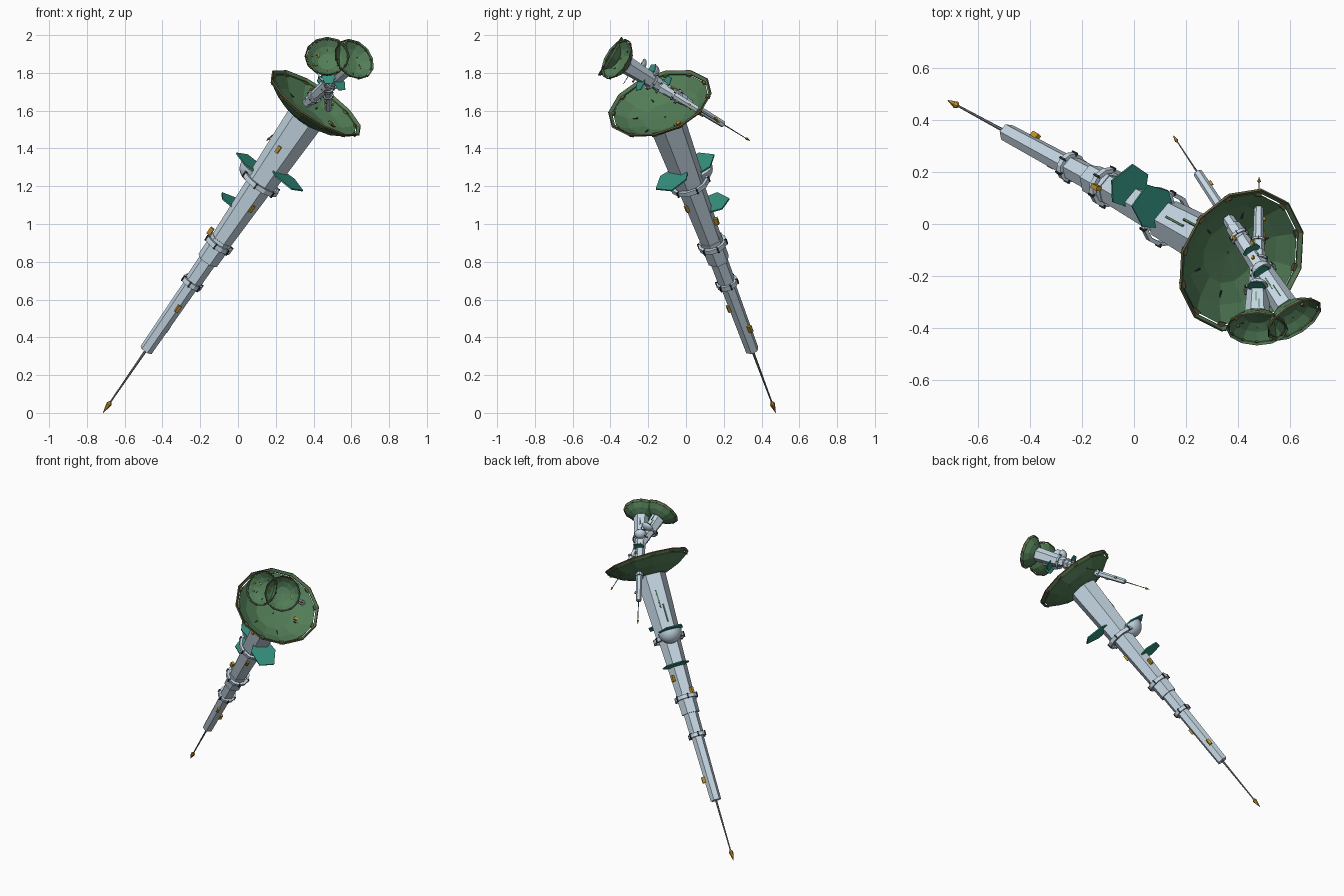
import bpy, bmesh, math
from mathutils import Matrix, Vector

cube = bpy.data.objects.get("Cube")
if cube:
    bpy.data.objects.remove(cube)


def material(name, rgb):
    m = bpy.data.materials.new(name)
    m.use_nodes = True
    m.diffuse_color = (*rgb, 1)
    m.node_tree.nodes["Principled BSDF"].inputs["Base Color"].default_value = (*rgb, 1)
    return m


STEEL = material("pale steel", (.56, .68, .77))
GREEN = material("dish green", (.085, .205, .095))
TEAL = material("fin teal", (.035, .28, .21))
GOLD = material("gold", (.52, .29, .02))
BROWN = material("rim brown", (.14, .12, .05))
DARK = material("dark metal", (.03, .035, .04))
GREY = material("rod grey", (.2, .21, .22))


def polar(r, degrees, z):
    a = math.radians(degrees)
    return Vector((r * math.cos(a), r * math.sin(a), z))


def finish(bm, name, mat, frame):
    bmesh.ops.recalc_face_normals(bm, faces=bm.faces)
    mesh = bpy.data.meshes.new(name)
    bm.to_mesh(mesh)
    bm.free()
    mesh.materials.append(mat)
    ob = bpy.data.objects.new(name, mesh)
    ob.matrix_world = frame
    bpy.context.collection.objects.link(ob)
    return ob


def lathe(name, profile, sides, mat, frame, phase=30, closed=False):
    """Turn (radius, height) pairs around the local axis."""
    bm = bmesh.new()
    rings = [[bm.verts.new(polar(r, phase + 360 * i / sides, z)) for i in range(sides)]
             for r, z in profile]
    pairs = list(zip(rings, rings[1:]))
    if closed:
        pairs.append((rings[-1], rings[0]))
    else:
        bm.faces.new(rings[0][::-1])
        bm.faces.new(rings[-1])
    for a, b in pairs:
        for i in range(sides):
            j = (i + 1) % sides
            bm.faces.new((a[i], a[j], b[j], b[i]))
    return finish(bm, name, mat, frame)


def boxes(name, places, size, mat, frame):
    """Small boxes at (radius, angle, height), turned to face outward."""
    bm = bmesh.new()
    for r, angle, z in places:
        m = (Matrix.Translation(polar(r, angle, z))
             @ Matrix.Rotation(math.radians(angle), 4, "Z") @ Matrix.Diagonal((*size, 1)))
        bmesh.ops.create_cube(bm, size=1, matrix=m)
    return finish(bm, name, mat, frame)


def fin(name, angle, z, reach, width, frame):
    """Six-sided plate standing out across the axis."""
    half = [(.12, .25), (.5, .5), (1, .3)]
    outline = half + [(x, -y) for x, y in reversed(half)]
    bm = bmesh.new()
    turn = Matrix.Rotation(math.radians(angle), 4, "Z")
    base = bm.faces.new([bm.verts.new(turn @ Vector((x * reach, y * width, z)))
                         for x, y in outline])
    top = bmesh.ops.extrude_face_region(bm, geom=[base])
    bmesh.ops.translate(bm, vec=(0, 0, .008),
                        verts=[v for v in top["geom"] if isinstance(v, bmesh.types.BMVert)])
    return finish(bm, name, TEAL, frame)


def dish(prefix, depth, top, sensors, frame):
    sides, t = 12, depth * .05
    base = top - depth
    inner = [(.004, base + .17 * depth), (.12, base + .22 * depth),
             (.2, base + .48 * depth), (.265, base + .85 * depth)]
    outer = [(r, z - t * 1.5) for r, z in reversed(inner)]
    lathe(prefix + "_dish", inner + outer, sides, GREEN, frame, 0, closed=True)
    # Rim: green band and brown lip, held off the bowl by posts so that slits remain
    lathe(prefix + "_dish_band", [(.27, top - .12 * depth), (.28, top - .03 * depth),
                                  (.282, top - 2 * t), (.272, top - .2 * depth)],
          sides, GREEN, frame, 0, closed=True)
    lathe(prefix + "_dish_lip", [(.28, top - .03 * depth), (.283, top),
                                 (.289, top - t), (.281, top - 2.4 * t)],
          sides, BROWN, frame, 0, closed=True)
    boxes(prefix + "_rim_posts", [(.265, 30 * i, top - .16 * depth) for i in range(sides)],
          (.02, .03, t * 2), BROWN, frame)
    # Raised seams on the bowl and gold sensors
    boxes(prefix + "_dish_seams", [(.165, 30 * i, base + .37 * depth) for i in range(0, 12, 2)],
          (.04, .005, .05 * depth), DARK, frame)
    boxes(prefix + "_dish_sensors", [(r, a, base + h * depth) for r, a, h in sensors],
          (.022, .022, .08 * depth), GOLD, frame)


def mast(prefix, tip, top, hint, girth, plate_girth, depth, sensors):
    """A stepped telescoping mast carrying fins and a dish."""
    tip, top, hint = Vector(tip), Vector(top), Vector(hint)
    length = 2.08
    d = (top - tip).normalized()
    e1 = (hint - d * hint.dot(d)).normalized()
    e2 = d.cross(e1)
    k = (top - tip).length / length
    depth /= k

    def scaled(width):
        m = Matrix((e1 * width, e2 * width, d * k)).transposed().to_4x4()
        m.translation = tip
        return m

    frame, plates = scaled(girth), scaled(plate_girth)

    # Needle and point
    lathe(prefix + "_needle", [(.004, .05), (.007, .43)], 6, GREY, frame)
    lathe(prefix + "_needle_tip", [(.001, 0), (.015, .06), (.006, .075)], 6, GOLD, frame)

    # Stepped six-sided tubes
    tubes = [(.42, .88, .036, .041), (.86, 1.06, .047, .049), (1.02, 1.16, .06, .063),
             (1.13, 1.56, .058, .074), (1.53, length - .9 * depth, .082, .1)]
    for i, (z0, z1, r0, r1) in enumerate(tubes):
        lathe(f"{prefix}_tube_{i + 1}", [(r0, z0), (r1, z1)], 6, STEEL, frame)

    # Collars with dark clamps
    for i, (z, r) in enumerate([(.87, .058), (1.13, .078), (1.54, .108)]):
        lathe(f"{prefix}_collar_{i + 1}", [(r - .016, z - .013), (r, z - .013),
                                           (r, z + .013), (r - .016, z + .013)],
              12, STEEL, frame, closed=True)
        boxes(f"{prefix}_clamps_{i + 1}", [(r - .003, 60 * j, z) for j in range(6)],
              (.014, .008, .032), DARK, frame)

    # Fins, dome and side strips
    fin(prefix + "_fin_back", 5, 1.575, .2, .17, plates)
    fin(prefix + "_fin_front", 186, 1.65, .21, .17, plates)
    fin(prefix + "_fin_small", -15, 1.34, .16, .18, plates)
    dome = [(.08 * math.cos(a), 1.57 - .08 * math.sin(a))
            for a in [math.pi / 2 * i / 6 for i in range(6)]]
    ob = lathe(prefix + "_dome", dome, 16, STEEL,
               frame @ Matrix.Translation((.09, 0, 0)))
    for p in ob.data.polygons:
        p.use_smooth = len(p.vertices) == 4
    boxes(prefix + "_side_strips", [(.082, 8, 1.7), (.086, -8, 1.8)],
          (.008, .008, .12), GREEN, frame)

    # Gold equipment boxes
    boxes(prefix + "_equipment", [(.038, 149, .72), (.042, -90, .57), (.064, 160, 1.41),
                                  (.076, 30, 1.16), (.064, -60, 1.27), (.08, 110, 1.77)],
          (.022, .018, .04), GOLD, frame)
    dish(prefix, depth, length, sensors, plates)


small_sensors = [(.13, 60, .33), (.2, 75, .56), (.19, 115, .53), (.14, 255, .36)]
mast("main", (-.715, .475, 0), (.415, -.14, 1.645), (-.55, .57, .61), 1, 1, .12,
     [(.15, 250, .38)])
mast("upper_right", (.48, .18, 1.535), (.472, -.405, 1.89), (0, 0, 1), .5, .415, .075,
     small_sensors)
mast("upper_left", (.15, .34, 1.44), (.617, -.37, 1.875), (0, 0, 1), .5, .415, .075,
     small_sensors)
